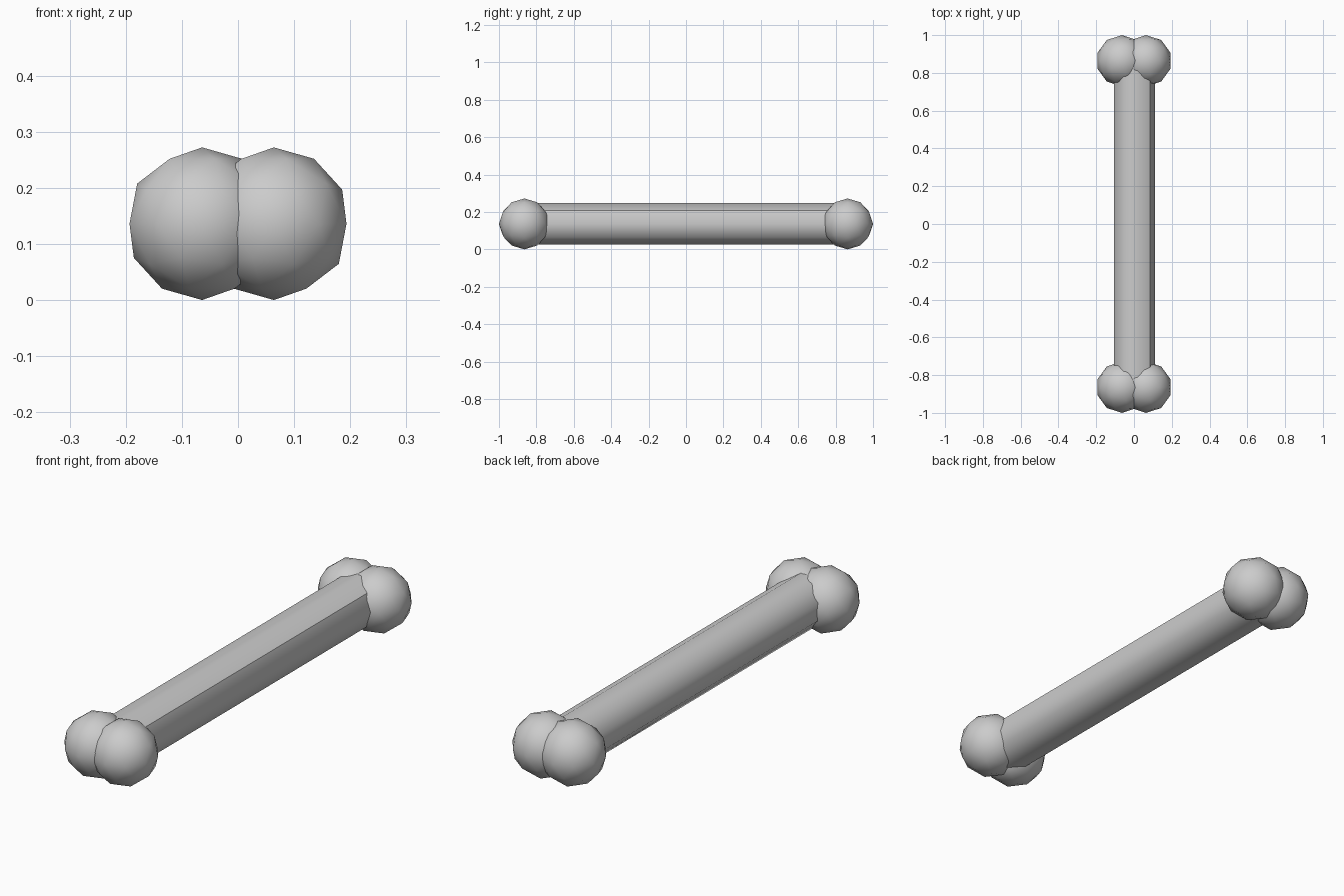
import bpy
import math

if "Cube" in bpy.data.objects:
    bpy.data.objects.remove(bpy.data.objects["Cube"])

KNOB_R = 0.136
KNOB_X, KNOB_Y = 0.064, 0.864


def smooth(obj):
    for p in obj.data.polygons:
        p.use_smooth = True


# shaft: nine-sided bar along y, one ridge pointing to +x
bpy.ops.mesh.primitive_cylinder_add(
    vertices=9, radius=0.112, depth=1.72,
    location=(0, 0, KNOB_R + 0.001), rotation=(math.pi / 2, 0, 0))
shaft = bpy.context.object
shaft.name = "shaft"
turn = math.radians(90)
for v in shaft.data.vertices:
    x, y = v.co.x, v.co.y
    v.co.x = x * math.cos(turn) + y * math.sin(turn)
    v.co.y = -x * math.sin(turn) + y * math.cos(turn)
smooth(shaft)

# crisp end rims and one crisp seam on the upper right
verts = shaft.data.vertices
for e in shaft.data.edges:
    a, b = (verts[i].co for i in e.vertices)
    along = abs(a.z - b.z) > 1
    angle = math.degrees(math.atan2(-a.y, a.x))
    world_angle = -angle
    e.use_edge_sharp = (not along) or abs(world_angle - 40) < 5

# knobs: a pair of low-poly balls at each end
for end, sy in (("front", -1), ("back", 1)):
    for side, sx in (("left", -1), ("right", 1)):
        bpy.ops.mesh.primitive_ico_sphere_add(
            subdivisions=2, radius=KNOB_R,
            location=(sx * KNOB_X, sy * KNOB_Y, KNOB_R))
        knob = bpy.context.object
        knob.name = f"{end}_{side}_knob"
        smooth(knob)
